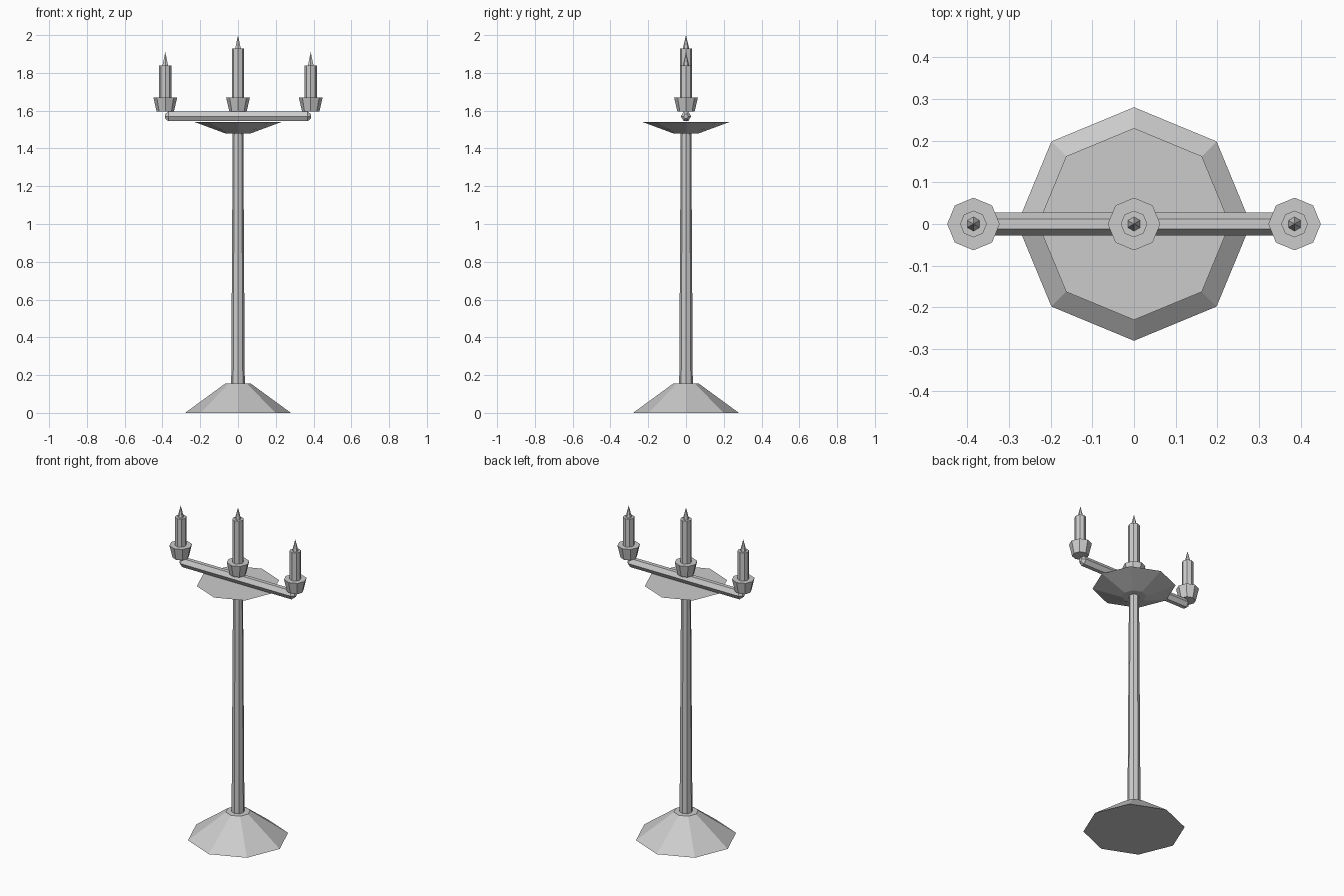
import bpy, bmesh
from math import radians
from mathutils import Matrix

if "Cube" in bpy.data.objects:
    bpy.data.objects.remove(bpy.data.objects["Cube"])


def frustum(name, x, z0, z1, r0, r1, sides=8):
    """Flat-shaded tapered prism with corners on the y axis."""
    bm = bmesh.new()
    bmesh.ops.create_cone(bm, cap_ends=True, segments=sides, radius1=r0, radius2=r1, depth=z1 - z0)
    bmesh.ops.translate(bm, verts=bm.verts, vec=(x, 0, (z0 + z1) / 2))
    bmesh.ops.remove_doubles(bm, verts=bm.verts, dist=1e-5)
    return finish(name, bm)


def finish(name, bm):
    bmesh.ops.recalc_face_normals(bm, faces=bm.faces)
    mesh = bpy.data.meshes.new(name)
    bm.to_mesh(mesh)
    bm.free()
    obj = bpy.data.objects.new(name, mesh)
    bpy.context.collection.objects.link(obj)
    return obj


# Stand
frustum("base", 0, 0, 0.155, 0.28, 0.068)
frustum("pole", 0, 0.15, 1.485, 0.036, 0.028)
frustum("drip_plate", 0, 1.48, 1.54, 0.068, 0.23)

# Cross arm: six-sided bar along x with chamfered ends
bm = bmesh.new()
section = [(0.027, 0), (0.012, 0.026), (-0.012, 0.026),
           (-0.027, 0), (-0.012, -0.026), (0.012, -0.026)]
rings = [[bm.verts.new((x, y * s, 1.57 + z * s)) for y, z in section]
         for x, s in [(-0.386, 0.45), (-0.368, 1), (0.368, 1), (0.386, 0.45)]]
for a, b in zip(rings, rings[1:]):
    for i in range(6):
        j = (i + 1) % 6
        bm.faces.new((a[i], a[j], b[j], b[i]))
bm.faces.new(rings[0])
bm.faces.new(rings[-1])
finish("cross_arm", bm)

# Cups, candles and flames
for side, x, top in [("left", -0.385, 1.84), ("middle", 0, 1.93), ("right", 0.385, 1.84)]:
    frustum(side + "_cup", x, 1.596, 1.67, 0.046, 0.063)
    frustum(side + "_candle", x, 1.66, top, 0.032, 0.032)
    frustum(side + "_flame", x, top, top + 0.07, 0.017, 0, 6)
